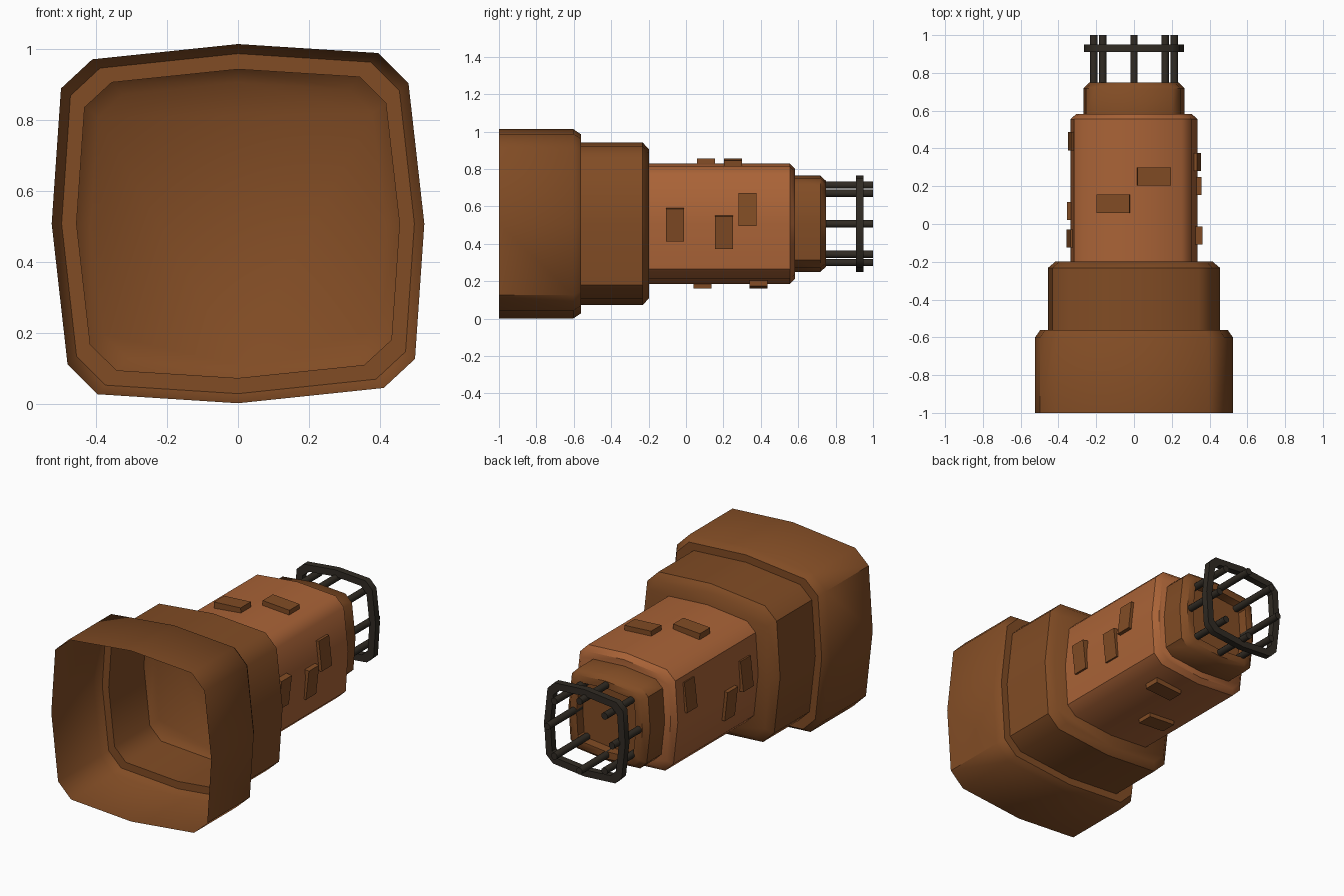
import bpy, bmesh, math
from mathutils import Vector, Matrix

if "Cube" in bpy.data.objects:
    bpy.data.objects.remove(bpy.data.objects["Cube"])

CZ = 0.507  # height of the long axis


def material(name, rgb):
    m = bpy.data.materials.new(name)
    m.diffuse_color = (*rgb, 1)
    m.use_nodes = True
    m.node_tree.nodes["Principled BSDF"].inputs["Base Color"].default_value = m.diffuse_color
    return m


BROWN = material("dark_copper", (0.22, 0.072, 0.018))
ORANGE = material("light_copper", (0.40, 0.125, 0.038))
BLACK = material("black_iron", (0.03, 0.024, 0.017))

# Rounded-square cross-section, one quarter mirrored round to 12 points
q = [(0, 1), (0.753, 0.95), (0.915, 0.782)]
SECTION = []
for k in range(4):
    pts = q if k % 2 == 0 else [(x, z) for z, x in q]
    for x, z in q:
        if k == 0: SECTION.append((x, z))
        if k == 1: SECTION.append((z, -x))
        if k == 2: SECTION.append((-x, -z))
        if k == 3: SECTION.append((-z, x))


def finish(name, bm, mat, angle=None):
    me = bpy.data.meshes.new(name)
    bm.to_mesh(me)
    bm.free()
    me.materials.append(mat)
    ob = bpy.data.objects.new(name, me)
    bpy.context.collection.objects.link(ob)
    if angle:
        bpy.ops.object.select_all(action='DESELECT')
        ob.select_set(True)
        bpy.context.view_layer.objects.active = ob
        bpy.ops.object.shade_smooth_by_angle(angle=math.radians(angle))
    return ob


def loft(name, rings, mat, cap=False, closed=False):
    """Skin cross-sections given as (y, half width, half height)."""
    bm = bmesh.new()
    loops = [[bm.verts.new((x * w, y, CZ + z * h)) for x, z in SECTION]
             for y, w, h in rings]
    pairs = list(zip(loops, loops[1:]))
    if closed:
        pairs.append((loops[-1], loops[0]))
    n = len(SECTION)
    for a, b in pairs:
        for i in range(n):
            j = (i + 1) % n
            bm.faces.new((a[i], b[i], b[j], a[j]))
    if cap:
        bm.faces.new(loops[-1][::-1])
    bmesh.ops.recalc_face_normals(bm, faces=bm.faces)
    return finish(name, bm, mat, 43)


# Hollow front shroud: two steps, open at the front, closed at its back wall
loft("front_shroud", [(-1, 0.525, 0.506), (-0.602, 0.525, 0.506),
                      (-0.562, 0.497, 0.479), (-0.562, 0.455, 0.435),
                      (-0.232, 0.455, 0.435), (-0.198, 0.415, 0.398)],
     BROWN, cap=True)

# Main body
BW, BH = 0.335, 0.3225
loft("main_body", [(-0.198, BW, BH), (0.555, BW, BH), (0.582, 0.307, 0.295)],
     ORANGE, cap=True)

# Rear collar with a recessed end
loft("rear_collar", [(0.575, 0.268, 0.257), (0.718, 0.268, 0.257),
                     (0.748, 0.238, 0.23), (0.748, 0.195, 0.188),
                     (0.69, 0.195, 0.188)], BROWN, cap=True)

# Ring of the rear cage
loft("cage_ring", [(0.91, 0.266, 0.258), (0.95, 0.266, 0.258),
                   (0.95, 0.225, 0.218), (0.91, 0.225, 0.218)],
     BLACK, closed=True)

# Eight rods of the rear cage
bm = bmesh.new()
for x in (-1, 0, 1):
    for z in (-1, 0, 1):
        if x or z:
            rx, rz = (0.165, 0.163) if x and z else (0.213, 0.207)
            bmesh.ops.create_cone(
                bm, cap_ends=True, segments=8, radius1=0.021, radius2=0.021,
                depth=0.31,
                matrix=Matrix.Translation((x * rx, 0.845, CZ + z * rz))
                @ Matrix.Rotation(math.pi / 2, 4, 'X')
                @ Matrix.Rotation(math.pi / 8, 4, 'Z'))
finish("cage_rods", bm, BLACK, 50)


# Raised plates lying on the slightly sloped sides of the main body
def plates(name, normal, half, slope, rise, spots):
    n, yv = Vector(normal), Vector((0, 1, 0))
    t = yv.cross(n)
    bm = bmesh.new()
    for y, off in spots:  # off: signed x or z distance from the axis
        u = off * (t.x + t.z)
        s = math.copysign(slope, u)
        n2, t2 = (n + t * s).normalized(), (t - n * s).normalized()
        thick = rise + 0.03
        c = (t * u + n * (half - slope * abs(u)) + yv * y
             + Vector((0, 0, CZ)) + n2 * (rise - thick / 2))
        rot = Matrix((t2, yv, n2)).transposed().to_4x4()
        bmesh.ops.create_cube(bm, size=1, matrix=Matrix.Translation(c) @ rot
                              @ Matrix.Diagonal((0.176, 0.096, thick, 1)))
    finish(name, bm, BROWN)


plates("top_plates", (0, 0, 1), BH, 0.064, 0.029, [(0.107, -0.11), (0.252, 0.105)])
plates("bottom_plates", (0, 0, -1), BH, 0.064, 0.024, [(0.087, -0.09), (0.388, 0.11)])
plates("right_plates", (1, 0, 0), BW, 0.114, 0.018,
       [(-0.06, -0.005), (0.202, -0.045), (0.328, 0.075)])
plates("left_plates", (-1, 0, 0), BW, 0.114, 0.018,
       [(-0.077, 0.05), (0.068, -0.07), (0.438, 0.12)])
